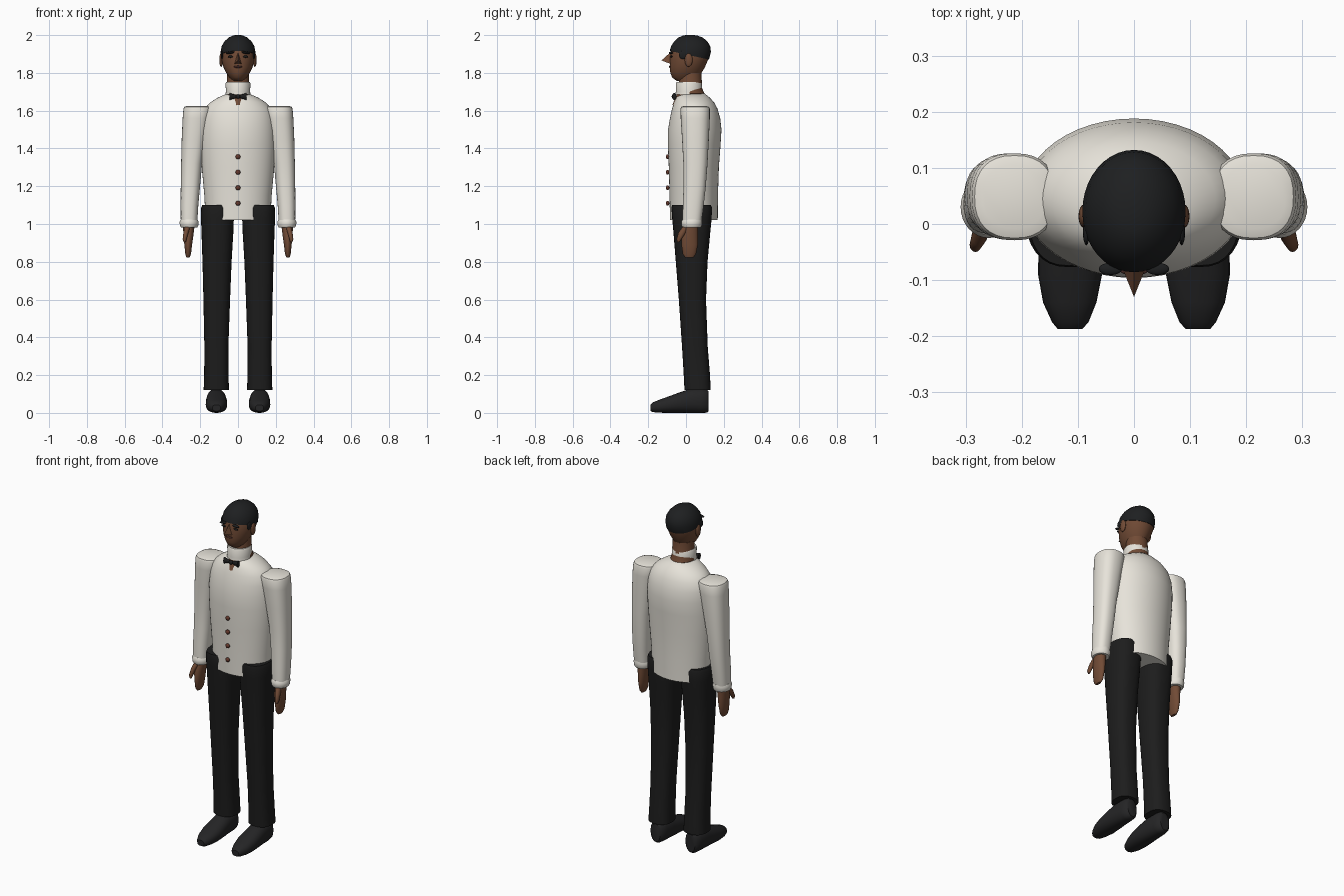
import bpy, bmesh, math
from mathutils import Matrix, Vector


def colour(name, rgb):
    m = bpy.data.materials.new(name)
    m.diffuse_color = (*rgb, 1)
    return m


WHITE = colour("ivory_cloth", (0.80, 0.77, 0.70))
BLACK = colour("black_cloth", (0.012, 0.012, 0.012))
SHOE = colour("dark_leather", (0.018, 0.018, 0.019))
HAIR = colour("dark_hair", (0.013, 0.014, 0.015))
SKIN = colour("brown_skin", (0.165, 0.07, 0.036))
BUTTON = colour("button_brown", (0.13, 0.04, 0.025))
LIPS = colour("dark_lips", (0.06, 0.022, 0.018))


def finish(name, bm, mat, angle=40):
    bmesh.ops.recalc_face_normals(bm, faces=bm.faces)
    me = bpy.data.meshes.new(name)
    bm.to_mesh(me)
    bm.free()
    me.materials.append(mat)
    for p in me.polygons:
        p.use_smooth = True
    me.set_sharp_from_angle(angle=math.radians(angle))
    ob = bpy.data.objects.new(name, me)
    bpy.context.collection.objects.link(ob)
    return ob


def loft_mesh(rings, axis="z", n=32, power=2.0, flip=1):
    """Rings are (position, a0, a1, b0, b1) bounds along the given axis."""
    bm = bmesh.new()
    loops = []
    for t, a0, a1, b0, b1 in rings:
        loop = []
        for i in range(n):
            ang = 2 * math.pi * i / n
            c, s = math.cos(ang), math.sin(ang)
            a = (a0 + a1) / 2 + (a1 - a0) / 2 * math.copysign(abs(c) ** (2 / power), c)
            b = (b0 + b1) / 2 + (b1 - b0) / 2 * math.copysign(abs(s) ** (2 / power), s)
            co = (a * flip, b, t) if axis == "z" else (a * flip, t, b)
            loop.append(bm.verts.new(co))
        loops.append(loop)
    for lo, hi in zip(loops, loops[1:]):
        for i in range(n):
            j = (i + 1) % n
            bm.faces.new((lo[i], lo[j], hi[j], hi[i]))
    bm.faces.new(loops[0])
    bm.faces.new(loops[-1])
    return bm


def loft(name, rings, mat, **kw):
    return finish(name, loft_mesh(rings, **kw), mat)


def blob(name, centre, radii, mat, tilt=0.0, axis="Y"):
    bm = bmesh.new()
    bmesh.ops.create_uvsphere(bm, u_segments=16, v_segments=10, radius=1)
    m = Matrix.Translation(centre) @ Matrix.Rotation(tilt, 4, axis) @ Matrix.Diagonal((*radii, 1))
    bm.transform(m)
    return finish(name, bm, mat)


# Jacket body
loft("jacket", [
    (1.02, -.172, .172, -.085, .168), (1.15, -.178, .178, -.087, .169),
    (1.30, -.192, .192, -.091, .174), (1.42, -.199, .199, -.096, .183),
    (1.50, -.198, .198, -.095, .188), (1.56, -.192, .192, -.085, .181),
    (1.61, -.178, .178, -.074, .167), (1.645, -.145, .145, -.062, .148),
    (1.67, -.105, .105, -.051, .125), (1.69, -.058, .058, -.035, .10)], WHITE, n=48)

# Neck and collar
loft("neck", [(1.63, -.022, .022, -.072, .04), (1.66, -.045, .045, -.06, .085),
              (1.69, -.066, .066, -.048, .098), (1.72, -.06, .06, -.04, .085),
              (1.80, -.058, .058, -.035, .082)], SKIN)
loft("collar", [(1.685, -.066, .066, -.056, .086), (1.70, -.064, .064, -.054, .086),
                (1.745, -.066, .066, -.054, .084), (1.752, -.062, .062, -.05, .08)], WHITE)

# Bow tie and buttons
blob("bow_knot", (0, -.065, 1.675), (.012, .011, .012), BLACK)
for side in (-1, 1):
    bm = bmesh.new()
    bmesh.ops.create_cone(bm, cap_ends=True, segments=12, radius1=.007, radius2=.019, depth=.04)
    bm.transform(Matrix.Translation((side * .026, -.062, 1.675))
                 @ Matrix.Rotation(side * math.pi / 2, 4, "Y")
                 @ Matrix.Diagonal((1, .6, 1, 1)))
    finish("bow_wing", bm, BLACK)
for k in range(4):
    blob("button", (0, -.097, 1.11 + .082 * k), (.013, .009, .013), BUTTON)

# Head, and the hair as a cut, slightly larger copy
head_rings = [
    (1.758, -.028, .028, -.05, .045), (1.775, -.046, .046, -.073, .065),
    (1.80, -.062, .062, -.083, .082), (1.83, -.077, .077, -.086, .10),
    (1.87, -.087, .087, -.085, .117), (1.905, -.088, .088, -.083, .126),
    (1.935, -.082, .082, -.075, .122), (1.96, -.067, .067, -.058, .107),
    (1.98, -.046, .046, -.036, .083), (1.992, -.02, .02, -.008, .05)]
loft("head", head_rings, SKIN, n=40)
hair_rings = [(z + .007, a0 - .004, a1 + .004, b0 - .004, b1 + .006)
              for z, a0, a1, b0, b1 in head_rings]
hair_rings.append((2.0, -.004, .004, .018, .026))
bm = loft_mesh(hair_rings, n=40)
normal = Vector((0, .22, 1))
cut = bmesh.ops.bisect_plane(bm, geom=bm.verts[:] + bm.edges[:] + bm.faces[:],
                             plane_co=(0, -.08, 1.915), plane_no=normal, clear_inner=True)
bmesh.ops.holes_fill(bm, edges=[e for e in bm.edges if e.is_boundary])
finish("hair", bm, HAIR)

# Nose: a narrow wedge
bm = bmesh.new()
pts = [bm.verts.new(p) for p in ((0, -.075, 1.915), (-.022, -.075, 1.845),
                                 (.022, -.075, 1.845), (0, -.13, 1.866))]
for f in ((0, 1, 3), (0, 3, 2), (1, 2, 3), (0, 2, 1)):
    bm.faces.new([pts[i] for i in f])
finish("nose", bm, SKIN)
blob("mouth", (0, -.085, 1.832), (.024, .006, .006), LIPS)

for s, label in ((-1, "left"), (1, "right")):
    # Face details
    blob(label + "_eyebrow", (s * .042, -.08, 1.906), (.021, .011, .006), HAIR, s * .1)
    blob(label + "_eye", (s * .04, -.077, 1.886), (.014, .005, .006), BLACK)
    blob(label + "_ear", (s * .089, .014, 1.868), (.010, .021, .036), SKIN)
    blob(label + "_sideburn", (s * .085, -.014, 1.895), (.006, .024, .022), HAIR)

    # Sleeve with its cuff
    loft(label + "_sleeve", [
        (1.02, .215, .303, -.018, .083), (1.10, .210, .304, -.017, .094),
        (1.20, .201, .303, -.013, .105), (1.32, .190, .301, -.014, .114),
        (1.45, .168, .298, -.021, .121), (1.56, .148, .293, -.028, .126),
        (1.61, .138, .289, -.029, .126), (1.62, .142, .284, -.025, .122),
        (1.626, .158, .27, -.008, .105)], WHITE, flip=s, power=2.4)
    loft(label + "_cuff", [
        (.982, .215, .302, -.018, .078), (.992, .210, .308, -.024, .084),
        (1.012, .209, .309, -.025, .086), (1.024, .214, .304, -.019, .084)], WHITE, flip=s)

    # Hand with an outward thumb
    loft(label + "_hand", [
        (.822, .257, .273, -.004, .038), (.84, .249, .279, -.017, .053),
        (.89, .243, .284, -.024, .063), (.94, .236, .288, -.023, .064),
        (.99, .230, .292, -.008, .064)], SKIN, flip=s, n=20)
    loft(label + "_thumb", [
        (.905, .276, .288, -.047, -.033), (.92, .272, .293, -.050, -.024),
        (.955, .262, .289, -.040, .0), (.99, .25, .282, -.015, .02)], SKIN, flip=s, n=12)

    # Trouser leg, its top showing past the jacket hem
    loft(label + "_trouser_leg", [
        (.12, .048, .182, -.008, .131), (.20, .050, .179, -.012, .127),
        (.35, .051, .178, -.021, .115), (.60, .042, .183, -.038, .106),
        (.80, .034, .188, -.054, .114), (.95, .025, .193, -.066, .128),
        (1.03, .022, .196, -.073, .136), (1.085, .03, .195, -.077, .138),
        (1.10, .045, .189, -.074, .132)], BLACK, flip=s, power=2.5)

    # Shoe, lofted from toe to heel
    loft(label + "_shoe", [
        (-.187, .092, .136, .012, .045), (-.175, .081, .146, .006, .058),
        (-.14, .067, .162, .003, .072), (-.09, .057, .171, .002, .090),
        (-.03, .058, .170, .002, .112), (.02, .062, .167, .002, .128),
        (.08, .066, .163, .002, .130), (.11, .074, .155, .003, .126),
        (.12, .086, .143, .012, .115)], SHOE, axis="y", flip=s, n=24, power=2.3)

# Settle the soles on the floor
for ob in bpy.data.objects:
    if ob.name.endswith("_shoe"):
        ob.location.z = -min(v.co.z for v in ob.data.vertices)
